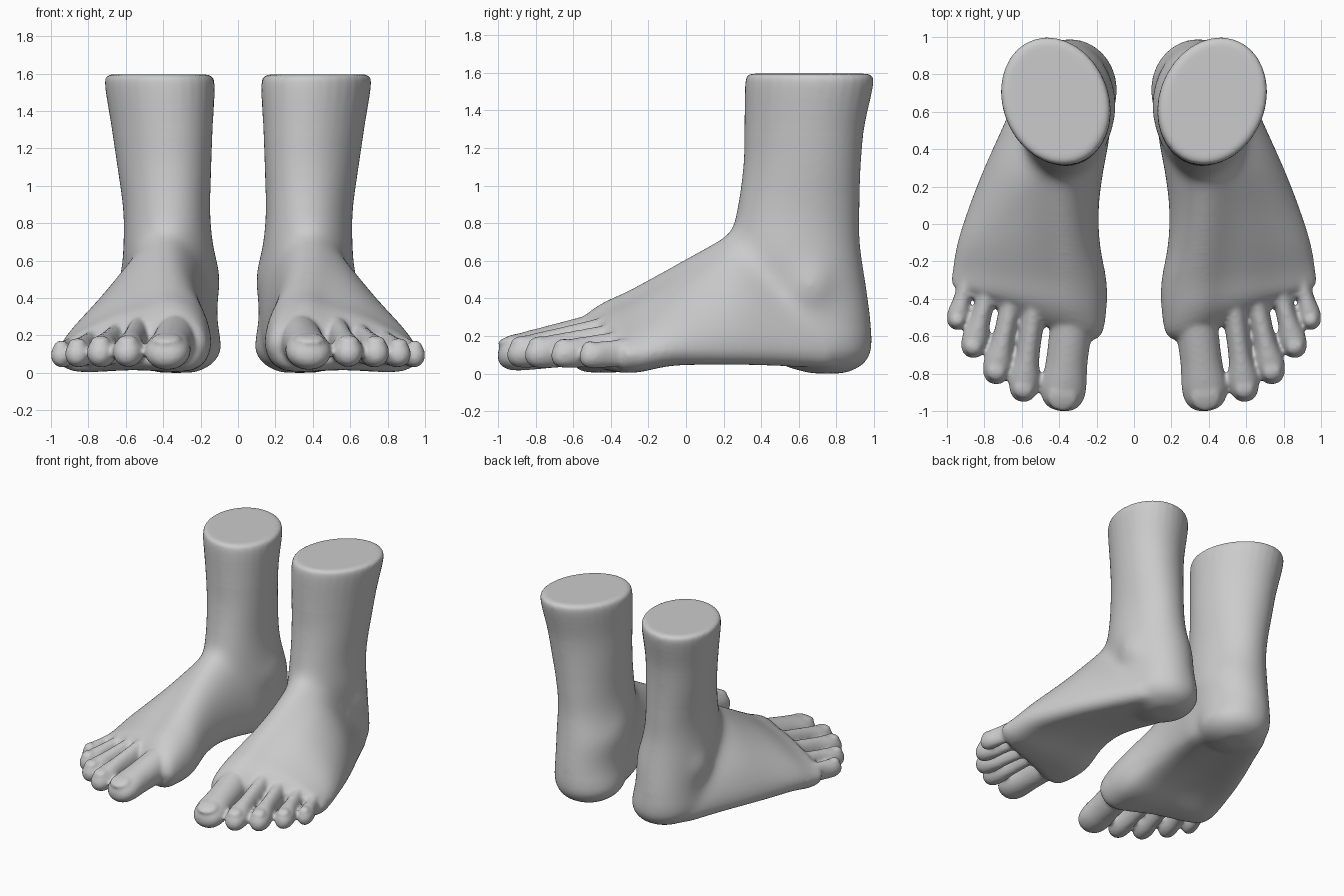
import bpy, bmesh, math
from mathutils import Vector, Matrix

if "Cube" in bpy.data.objects:
    bpy.data.objects.remove(bpy.data.objects["Cube"])


def spline(pts, steps, closed=False):
    """Catmull-Rom resampling of a list of points."""
    pts = [Vector(p) for p in pts]
    n = len(pts)
    get = (lambda i: pts[i % n]) if closed else (lambda i: pts[max(0, min(n - 1, i))])
    out = []
    for i in range(n if closed else n - 1):
        a, b, c, d = (get(i + k) for k in (-1, 0, 1, 2))
        for s in range(steps):
            t = s / steps
            out.append(b + (c - a) * 0.5 * t + (a * 2 - b * 5 + c * 4 - d) * 0.5 * t * t
                       + (b * 3 - a - c * 3 + d) * 0.5 * t ** 3)
    return out if closed else out + [pts[-1]]


def loft(bm, rings, steps=5):
    """Closed tube through rings with equal point counts."""
    rows = zip(*[spline(col, steps) for col in zip(*rings)])
    rows = [[bm.verts.new(p) for p in row] for row in rows]
    n = len(rows[0])
    for r0, r1 in zip(rows, rows[1:]):
        for i in range(n):
            bm.faces.new((r0[i], r0[(i + 1) % n], r1[(i + 1) % n], r1[i]))
    bm.faces.new(rows[0][::-1])
    bm.faces.new(rows[-1])


def ball(bm, matrix):
    bmesh.ops.create_uvsphere(bm, u_segments=20, v_segments=12, radius=1, matrix=matrix)


def place(loc, size):
    return Matrix.Translation(loc) @ Matrix.Diagonal((*size, 1))


foot = bmesh.new()

# Leg and heel: horizontal rings (z, x0, x1, y0, y1), slightly skewed higher up
LEG = [(.0, .22, .44, .66, .85), (.05, .13, .54, .50, .95), (.13, .085, .59, .45, .99),
       (.22, .095, .60, .40, .995), (.33, .11, .60, .35, .985), (.50, .09, .615, .30, .96),
       (.60, .115, .62, .25, .945), (.72, .135, .615, .24, .93), (.85, .145, .615, .26, .933),
       (1.1, .14, .648, .30, .935), (1.3, .135, .675, .31, .948),
       (1.55, .125, .712, .315, .998), (1.595, .16, .685, .34, .97)]
rings = []
for z, x0, x1, y0, y1 in LEG:
    skew = .15 * max(0, min(1, (z - .6) / .6))
    rings.append([((x0 + x1) / 2 + (x1 - x0) / 2 * math.cos(a),
                   (y0 + y1) / 2 + (y1 - y0) / 2 * math.sin(a + skew), z)
                  for a in (math.tau * k / 32 for k in range(32))])
loft(foot, rings)

# Instep and ball: upright sections (y, x0, x1, top, ridge x, arch, slant, bottom)
INSTEP = [(.78, .15, .59, .50, .35, .02, 0, .02), (.50, .13, .715, .68, .36, .04, 0, .03),
          (.30, .165, .805, .77, .38, .06, 0, .035), (.10, .19, .885, .68, .38, .07, 0, .035),
          (-.10, .185, .945, .565, .37, .05, .03, .03), (-.30, .15, .97, .45, .36, .02, .1, .0),
          (-.45, .155, .975, .38, .36, .01, .2, .0), (-.55, .18, .96, .31, .36, 0, .33, .015),
          (-.61, .25, .93, .23, .36, 0, .38, .05)]
rings = []
for y, x0, x1, zt, px, a, sl, zb in INSTEP:
    w, o, zs = x1 - x0, x1 - px, zb + .1
    h = zt - zs
    sec = [(x0, zs + a), (x0 + .12 * w, zb + a), (x0 + .5 * w, zb + .5 * a + .01),
           (x1 - .12 * w, zb + .01), (x1, zs), (x1 - .14 * o, zs + .32 * h),
           (x1 - .5 * o, zs + .70 * h), (px + .12, zt - .12 * h), (px, zt),
           (px - .6 * (px - x0), zs + .83 * h), (x0 + .01, zs + .5 * h)]
    rings.append(spline([(x, y + sl * (x - .3), z) for x, z in sec], 4, closed=True))
loft(foot, rings)

# Ankle bones
ball(foot, place((.555, .66, .47), (.095, .13, .15)))
ball(foot, place((.17, .64, .54), (.075, .13, .13)))

# Toes: (base, tip, half width, base half height, tip half height)
TOES = [((.31, -.34, .21), (.392, -1.0, .095), .122, .15, .09),
        ((.52, -.34, .20), (.60, -.95, .10), .082, .125, .08),
        ((.62, -.27, .175), (.752, -.855, .10), .077, .115, .08),
        ((.735, -.19, .155), (.876, -.715, .095), .071, .10, .073),
        ((.85, -.12, .13), (.958, -.565, .09), .06, .08, .068)]
PROFILE = [(0, .85), (.4, .76), (.62, .78), (.8, 1), (.91, .9), (.975, .6), (1, .2)]
for i, (base, tip, hw, h0, h1) in enumerate(TOES):
    base, tip = Vector(base), Vector(tip)
    side = Vector((base.y - tip.y, tip.x - base.x, 0)).normalized()
    rings = []
    for t, f in PROFILE:
        c = base.lerp(tip, t)
        f = max(f, .92) if i == 0 and t < .7 else f     # big toe has little waist
        h = (h0 + (h1 - h0) * t) * (f if t > .85 else 1)
        rings.append([c + side * (hw * f * math.cos(math.tau * k / 20))
                      + Vector((0, 0, h * math.sin(math.tau * k / 20))) for k in range(20)])
    loft(foot, rings)
    # nail plate
    ang = math.atan2(tip.x - base.x, base.y - tip.y)
    ball(foot, Matrix.Translation(base.lerp(tip, .90) + Vector((0, 0, h1 * .84)))
         @ Matrix.Rotation(ang, 4, 'Z') @ Matrix.Rotation(.35, 4, 'X')
         @ Matrix.Diagonal((hw * .65, hw * .6, .02, 1)))

# Fuse everything into one skin
bmesh.ops.recalc_face_normals(foot, faces=foot.faces)
mesh = bpy.data.meshes.new("feet")
foot.to_mesh(mesh)
foot.free()
feet = bpy.data.objects.new("feet", mesh)
bpy.context.collection.objects.link(feet)
fuse = feet.modifiers.new("fuse", 'REMESH')
fuse.mode = 'VOXEL'
fuse.voxel_size = .012
skin = bpy.data.meshes.new_from_object(feet.evaluated_get(bpy.context.evaluated_depsgraph_get()))
feet.modifiers.clear()

# Soften: lightly at toes and rim, in growing amounts towards the ankle
bm = bmesh.new()
bm.from_mesh(skin)


def soften(keep, times):
    verts = [v for v in bm.verts if keep(v.co)]
    for _ in range(times):
        bmesh.ops.smooth_vert(bm, verts=verts, factor=.5,
                              use_axis_x=True, use_axis_y=True, use_axis_z=True)


soften(lambda c: True, 5)
for k in range(10):     # foot, fading out before the toe gaps and the leg rim
    soften(lambda c: c.z < 1.45 - .05 * k and c.y + .38 * (.3 - c.x) > -.56 + .03 * k, 4)
for k in range(12):     # ankle joint, fading out all round
    soften(lambda c: .12 + .012 * k < c.z < 1.25 - .025 * k and c.y > -.25 + .025 * k, 7)
bm.to_mesh(skin)
bm.free()
for p in skin.polygons:
    p.use_smooth = True
feet.data = skin
skin.name = "feet"
bpy.data.meshes.remove(mesh)

# Other foot
other = feet.modifiers.new("other_foot", 'MIRROR')
other.use_mirror_merge = False
